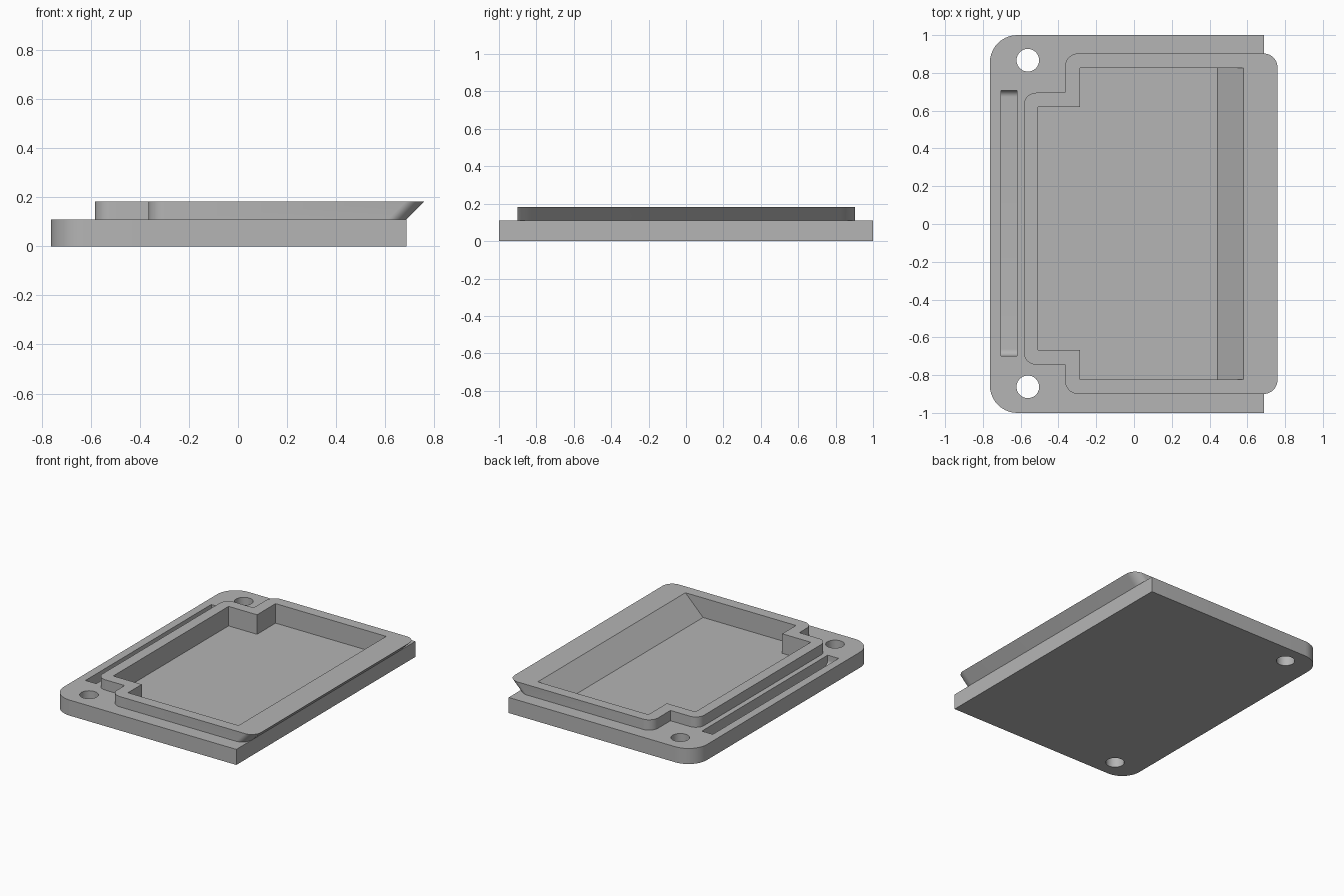
import bpy, bmesh
from math import cos, sin, pi
from mathutils import Vector

cube = bpy.data.objects.get("Cube")
if cube:
    bpy.data.objects.remove(cube, do_unlink=True)

BASE_TOP, RIM_TOP, FLOOR = 0.11, 0.183, 0.045

grey = bpy.data.materials.new("plain grey")
grey.use_nodes = True
grey.diffuse_color = (0.46, 0.46, 0.46, 1)
grey.node_tree.nodes["Principled BSDF"].inputs["Base Color"].default_value = grey.diffuse_color


def rounded(corners, steps=10):
    """Outline of right-angled corners (x, y, radius)."""
    pts = []
    for i, (x, y, r) in enumerate(corners):
        p = Vector((x, y))
        if not r:
            pts.append(p)
            continue
        u = (Vector(corners[i - 1][:2]) - p).normalized()
        v = (Vector(corners[(i + 1) % len(corners)][:2]) - p).normalized()
        for k in range(steps + 1):
            t = pi / 2 * k / steps
            pts.append(p + r * (u + v) - r * (v * cos(t) + u * sin(t)))
    return pts


def loft(name, first, second):
    """Solid between two matching 3D loops."""
    bm = bmesh.new()
    a = [bm.verts.new(p) for p in first]
    b = [bm.verts.new(p) for p in second]
    bm.faces.new(a[::-1])
    bm.faces.new(b)
    for i in range(len(a)):
        j = (i + 1) % len(a)
        bm.faces.new((a[i], a[j], b[j], b[i]))
    bmesh.ops.recalc_face_normals(bm, faces=bm.faces)
    mesh = bpy.data.meshes.new(name)
    bm.to_mesh(mesh)
    bm.free()
    mesh.materials.append(grey)
    ob = bpy.data.objects.new(name, mesh)
    bpy.context.collection.objects.link(ob)
    return ob


def upright(name, outline, z0, z1, lean_from=None, lean0=0.0, lean1=0.0):
    """Vertical prism; points beyond lean_from in x shift at bottom and top."""
    def ring(z, lean):
        return [(p.x + (lean if lean_from is not None and p.x > lean_from else 0), p.y, z)
                for p in outline]
    return loft(name, ring(z0, lean0), ring(z1, lean1))


def cut(ob, cutters):
    for c in cutters:
        mod = ob.modifiers.new(c.name, 'BOOLEAN')
        mod.operation, mod.solver, mod.object = 'DIFFERENCE', 'EXACT', c
    bpy.ops.object.select_all(action='DESELECT')
    ob.select_set(True)
    bpy.context.view_layer.objects.active = ob
    for c in cutters:
        bpy.ops.object.modifier_apply(modifier=c.name)
    bpy.ops.object.shade_smooth_by_angle(angle=pi / 6)


def stepped(left, step, right, back, back_step, front_step, front, r_left=0, r_step=0, r_right=0):
    """Tray outline with notched left corners."""
    return rounded([(left, front_step, r_left), (step, front_step, 0), (step, front, r_step),
                    (right, front, r_right), (right, back, r_right), (step, back, r_step),
                    (step, back_step, 0), (left, back_step, r_left)])


# Base plate, rounded on the left side only
base = upright("base_plate", rounded([(-0.763, -1, 0.145), (0.687, -1, 0),
                                      (0.687, 1, 0), (-0.763, 1, 0.145)]), 0, BASE_TOP)

# Raised rim whose right end leans outward
rim = upright("raised_rim", stepped(-0.583, -0.365, 0.76, 0.903, 0.695, -0.745, -0.9,
                                    0.065, 0.07, 0.075),
              BASE_TOP, RIM_TOP, 0.5, BASE_TOP - RIM_TOP, 0)

# Recess with a sloping right wall, cut a little past the rim
over = 0.05
recess = upright("recess_cutter", stepped(-0.508, -0.285, 0.58, 0.827, 0.62, -0.668, -0.822),
                 FLOOR, RIM_TOP + over, 0.5, FLOOR - RIM_TOP, over)

# Screw holes
holes = []
for label, y in (("back", 0.867), ("front", -0.862)):
    ring = [Vector((-0.562 + 0.06 * cos(2 * pi * k / 40), y + 0.06 * sin(2 * pi * k / 40)))
            for k in range(40)]
    holes.append(upright(label + "_hole_cutter", ring, -0.1, 0.3))

# Long slot with rounded ends at its floor
side = rounded([(-0.698, 0.04, 0.035), (0.708, 0.04, 0.035), (0.708, 0.2, 0), (-0.698, 0.2, 0)])
slot = loft("slot_cutter", [(-0.705, p.x, p.y) for p in side], [(-0.62, p.x, p.y) for p in side])

cut(base, [recess, slot] + holes)
cut(rim, [recess])
for cutter in [recess, slot] + holes:
    bpy.data.objects.remove(cutter, do_unlink=True)
